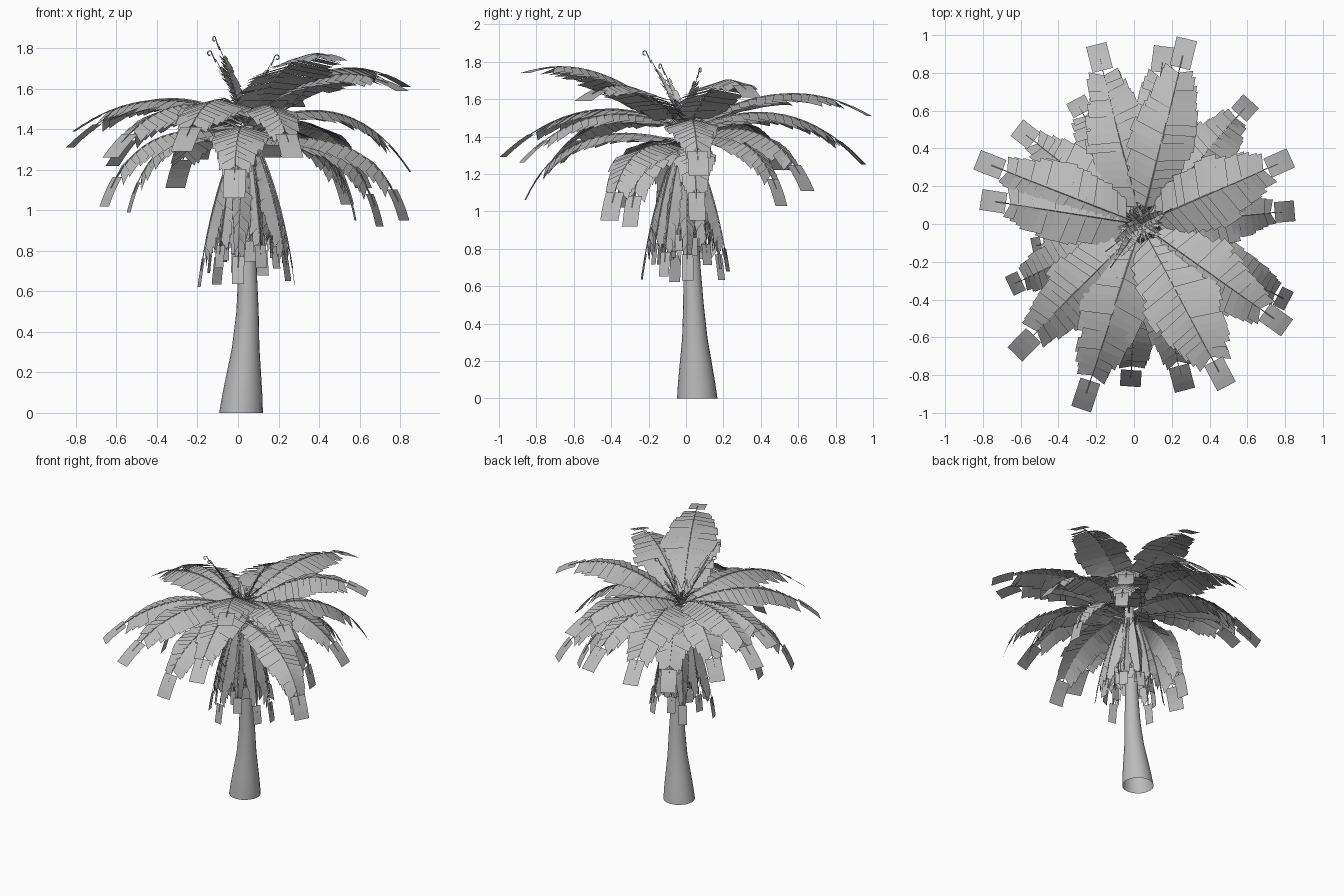
import bpy, bmesh, math, random
from mathutils import Vector

random.seed(4)
if "Cube" in bpy.data.objects:
    bpy.data.objects.remove(bpy.data.objects["Cube"])

grey = bpy.data.materials.new("plain_grey")
grey.use_nodes = True
grey.diffuse_color = (0.5, 0.5, 0.5, 1)
grey.node_tree.nodes["Principled BSDF"].inputs["Base Color"].default_value = grey.diffuse_color

CROWN = Vector((0.04, 0.0, 1.41))


def finish(bm, name):
    mesh = bpy.data.meshes.new(name)
    bm.to_mesh(mesh)
    bm.free()
    mesh.materials.append(grey)
    obj = bpy.data.objects.new(name, mesh)
    bpy.context.collection.objects.link(obj)
    return obj


def add_face(bm, points):
    bm.faces.new([bm.verts.new(p) for p in points])


def sweep(bm, centres, radii, sides, flat=False):
    """Open tube through the centres; flat keeps every ring horizontal."""
    rings = []
    for i, c in enumerate(centres):
        t = centres[min(i + 1, len(centres) - 1)] - centres[max(i - 1, 0)]
        t = Vector((0, 0, 1)) if flat else t.normalized()
        u = t.cross(Vector((0.3, 1, 0.1))).normalized()
        v = t.cross(u)
        angles = [math.tau * k / sides for k in range(sides)]
        rings.append([bm.verts.new(c + (u * math.cos(a) + v * math.sin(a)) * radii[i]) for a in angles])
    for a, b in zip(rings, rings[1:]):
        for k in range(sides):
            n = (k + 1) % sides
            bm.faces.new((a[k], a[n], b[n], b[k]))


def bezier(a, b, c, t):
    return a * (1 - t) ** 2 + b * 2 * t * (1 - t) + c * t * t


def outline(t):
    """Relative blade width along the rib."""
    if t < 0.35:
        return 0.6 + 0.4 * t / 0.35
    return 1 - 0.62 * ((t - 0.35) / 0.44) ** 1.2


def frond(name, start, control, tip, width, count=15, droop=0.25, rib=0.006,
          first=0.06, last=0.79, sweep_forward=0.05, patch=0.05):
    """Arched rib with overlapping leaflets and a separate end blade."""
    bm = bmesh.new()
    heading = tip - start
    side = Vector((-heading.y, heading.x, 0)).normalized()

    def frame(t):
        p = bezier(start, control, tip, t)
        along = (bezier(start, control, tip, t + 0.01) - bezier(start, control, tip, t - 0.01)).normalized()
        return p, along, along.cross(side)

    path = [frame(i / 14 * 0.9)[0] + frame(i / 14)[2] * 0.003 for i in range(15)]
    sweep(bm, path, [rib * (1 - 0.045 * i) for i in range(15)], 4)

    step = (last - first) / count
    for i in range(count):
        t = first + i * step
        p, along, up = frame(t)
        q, along_q, up_q = frame(min(t + step * 1.35, last + 0.01))
        for s in (1, -1):
            w = width * outline(t) * random.uniform(0.9, 1.08)
            forward = sweep_forward * random.uniform(0.7, 1.3)
            fall = w * droop + random.uniform(0, 0.012)
            inner = p + up * 0.006
            tail = q - up_q * 0.004
            out_a = inner + side * s * w + along * forward * 0.6 - up * fall
            out_b = tail + side * s * w * 0.94 + along_q * forward - up_q * fall
            points = [inner, out_a, out_b, tail]
            add_face(bm, points if s < 0 else points[::-1])

    # end blade, bent along its length
    if patch:
        rows = []
        for t in (0.83, 0.89, 0.945, 1.0):
            p = frame(t)[0]
            rows.append((p - side * patch, p + side * patch))
        for a, b in zip(rows, rows[1:]):
            add_face(bm, (a[0], b[0], b[1], a[1]))
    return finish(bm, name)


# Trunk: flared foot, gently leaning, open below
bm = bmesh.new()
profile = [(0.0, 0.108), (0.08, 0.1), (0.18, 0.087), (0.32, 0.068), (0.5, 0.055),
           (0.7, 0.046), (1.0, 0.043), (1.25, 0.045), (1.42, 0.03)]
lean = [Vector((0.015 + 0.032 * min(z / 0.45, 1), 0.06 - 0.04 * z, z)) for z, r in profile]
sweep(bm, lean, [r for z, r in profile], 20, flat=True)
bmesh.ops.recalc_face_normals(bm, faces=bm.faces)
trunk = finish(bm, "trunk")
bpy.context.view_layer.objects.active = trunk
trunk.select_set(True)
bpy.ops.object.shade_smooth_by_angle(angle=math.radians(40))

# Main fronds: tip position, half width and arch height
TIPS = [
    (-0.20, 0.95, 1.25, 0.18, 1.68), (0.16, 0.94, 1.26, 0.15, 1.68), (0.28, 0.98, 1.51, 0.18, 1.77),
    (0.62, 0.65, 1.11, 0.16, 1.57), (0.83, 0.35, 1.61, 0.19, 1.85), (0.85, 0.07, 1.19, 0.15, 1.64),
    (0.82, -0.41, 0.95, 0.15, 1.45), (0.81, -0.55, 1.59, 0.18, 1.8), (0.49, -0.86, 1.74, 0.21, 1.87),
    (0.27, -0.88, 1.26, 0.15, 1.66), (-0.02, -0.86, 1.06, 0.15, 1.54), (-0.28, -0.98, 1.29, 0.18, 1.7),
    (-0.63, -0.69, 1.26, 0.19, 1.66), (-0.66, -0.33, 1.02, 0.15, 1.5), (-0.81, 0.13, 1.39, 0.18, 1.66),
    (-0.83, 0.34, 1.31, 0.17, 1.7), (-0.62, 0.51, 1.22, 0.15, 1.64), (-0.31, 0.66, 1.11, 0.15, 1.57),
    (0.70, -0.30, 0.92, 0.13, 1.45), (0.58, 0.06, 0.95, 0.12, 1.45), (0.54, 0.51, 1.03, 0.13, 1.5),
    (-0.54, -0.12, 0.99, 0.12, 1.48),
]
for i, (x, y, z, width, arch) in enumerate(TIPS):
    tip = Vector((x, y, z))
    out = Vector((x - CROWN.x, y - CROWN.y, 0))
    low = min(max((1.3 - z) / 0.35, 0), 1)
    start = CROWN + out.normalized() * 0.03 + Vector((0, 0, 0.04 - 0.12 * low))
    control = CROWN + out * (0.55 + 0.28 * low)
    control.z = arch
    frond(f"frond_{i + 1}", start, control, tip, width,
          patch=0.055 if width > 0.14 else 0.045)

# Skirt of old fronds hanging round the trunk, flaring at the tips
HANGING = 22
for i in range(HANGING):
    angle = math.tau * i / HANGING + random.uniform(-0.1, 0.1)
    out = Vector((math.cos(angle), math.sin(angle), 0))
    reach = (0.24, 0.13, 0.19, 0.1)[i % 4]
    start = CROWN + out * 0.06 - Vector((0, 0, 0.1))
    control = CROWN + out * (0.06 + reach * 0.5) - Vector((0, 0, 0.36))
    tip = CROWN + out * reach
    tip.z = (0.62, 0.73, 0.69, 0.8)[i % 4] + random.uniform(-0.02, 0.06)
    frond(f"hanging_frond_{i + 1}", start, control, tip, 0.05, count=18, droop=0.9,
          sweep_forward=0.055, patch=0.03)

# Young upright shoots, each ending in a small curl
SHOOTS = [(-0.11, -0.21, 1.845), (-0.13, -0.13, 1.775), (0.18, 0.07, 1.755)]
for i, head in enumerate(SHOOTS):
    tip = Vector(head)
    middle = CROWN.lerp(tip, 0.5) + Vector((0, 0, 0.04))
    frond(f"shoot_{i + 1}", CROWN, middle, tip, 0.032, count=16, droop=-0.5, rib=0.004,
          first=0.1, last=0.74, sweep_forward=0.02, patch=0)
    out = Vector((tip.x - CROWN.x, tip.y - CROWN.y, 0)).normalized()
    curl = [CROWN.lerp(tip, 0.88)]
    for k in range(13):
        a = k / 12 * 1.7 * math.pi
        r = 0.014 - 0.0004 * k
        curl.append(tip + out * (0.014 - r * math.cos(a)) + Vector((0, 0, r * math.sin(a))))
    bm = bmesh.new()
    sweep(bm, curl, [0.003] * len(curl), 5)
    finish(bm, f"shoot_curl_{i + 1}")

# Short unopened leaves in the heart of the crown
for i in range(9):
    angle = i * 2.4
    out = Vector((math.cos(angle), math.sin(angle), 0))
    tip = CROWN + out * random.uniform(0.06, 0.13) + Vector((0, 0, random.uniform(0.12, 0.2)))
    middle = CROWN + out * 0.04 + Vector((0, 0, 0.1))
    frond(f"heart_leaf_{i + 1}", CROWN, middle, tip, 0.025, count=10, droop=-0.5,
          rib=0.004, last=0.9, sweep_forward=0.02, patch=0)
